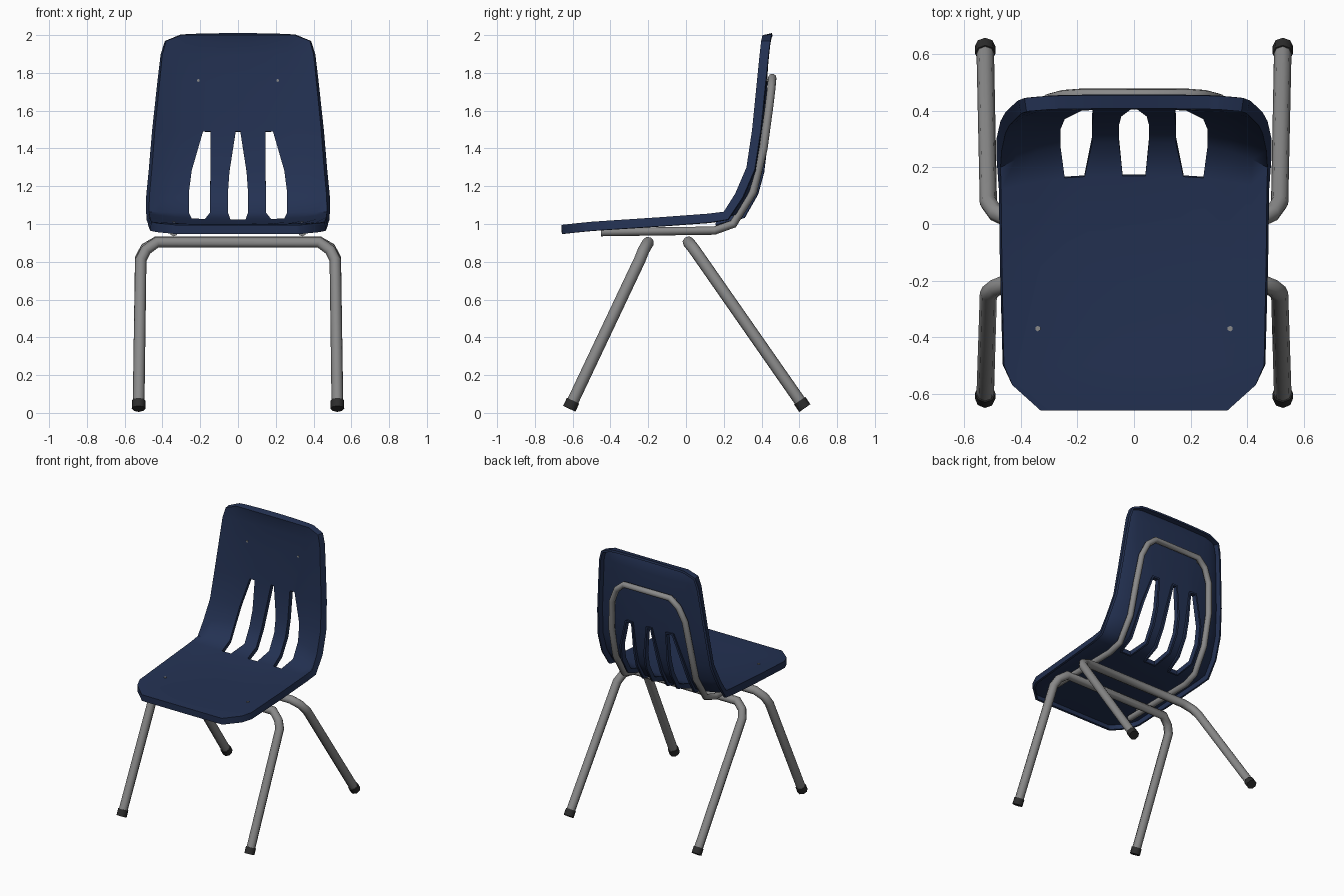
import bpy, bmesh, math
from mathutils import Vector

if "Cube" in bpy.data.objects:
    bpy.data.objects.remove(bpy.data.objects["Cube"])


def material(name, rgb):
    m = bpy.data.materials.new(name)
    m.diffuse_color = (*rgb, 1)
    m.use_nodes = True
    m.node_tree.nodes["Principled BSDF"].inputs["Base Color"].default_value = m.diffuse_color
    return m


NAVY = material("navy plastic", (0.017, 0.031, 0.085))
STEEL = material("grey steel", (0.25, 0.25, 0.25))
RUBBER = material("dark rubber", (0.025, 0.025, 0.025))


def finish(ob, mat, angle):
    """Bake modifiers / curves to mesh, colour it and smooth the soft edges."""
    bpy.ops.object.select_all(action='DESELECT')
    ob.select_set(True)
    bpy.context.view_layer.objects.active = ob
    bpy.ops.object.convert(target='MESH')
    ob = bpy.context.object
    ob.data.materials.clear()
    ob.data.materials.append(mat)
    bpy.ops.object.shade_smooth_by_angle(angle=math.radians(angle))
    return ob


def tube(name, points, radius):
    cu = bpy.data.curves.new(name, 'CURVE')
    cu.dimensions = '3D'
    cu.bevel_depth = radius
    cu.bevel_resolution = 2
    cu.use_fill_caps = True
    sp = cu.splines.new('POLY')
    sp.points.add(len(points) - 1)
    for p, co in zip(sp.points, points):
        p.co = (*co, 1)
    ob = bpy.data.objects.new(name, cu)
    bpy.context.collection.objects.link(ob)
    return finish(ob, STEEL, 50)


def rod(name, a, b, radius, mat, sides=8):
    a, b = Vector(a), Vector(b)
    bpy.ops.mesh.primitive_cylinder_add(
        vertices=sides, radius=radius, depth=(b - a).length, location=(a + b) / 2,
        rotation=(b - a).to_track_quat('Z', 'Y').to_euler())
    ob = bpy.context.object
    ob.name = name
    return finish(ob, mat, 50)


def mirrored(half):
    """Path on the +x side, continued down the -x side."""
    return half + [(-x, y, z) for x, y, z in reversed(half)]


# Seat shell: one dished sheet from front lip to top of backrest.
# Each row: centre (y, z), side (y, z), half width
ROWS = [
    (-0.66, 0.995, -0.66, 0.995, 0.33),
    (-0.57, 1.000, -0.57, 1.005, 0.43),
    (-0.50, 1.000, -0.50, 1.012, 0.46),
    (-0.15, 1.005, -0.15, 1.035, 0.467),
    (0.17, 1.025, 0.12, 1.055, 0.47),
    (0.29, 1.060, 0.20, 1.065, 0.472),
    (0.35, 1.170, 0.26, 1.16, 0.468),
    (0.38, 1.280, 0.32, 1.30, 0.455),
    (0.405, 1.490, 0.35, 1.50, 0.44),
    (0.415, 1.750, 0.375, 1.75, 0.415),
    (0.42, 1.900, 0.39, 1.90, 0.40),
    (0.415, 1.970, 0.398, 1.97, 0.38),
    (0.408, 2.000, 0.405, 2.00, 0.30),
]
# Slot edge columns (middle slot, side slot inner, side slot outer) per row
SLOT = {4: (0.04, 0.175, 0.245), 7: (0.045, 0.145, 0.245), 8: (0.012, 0.145, 0.185)}

bm = bmesh.new()
grid = []
for r, (cy, cz, sy, sz, w) in enumerate(ROWS):
    a, b, c = SLOT.get(r, (0.053, 0.148, 0.26))
    half = [a, b, c, c + (w - c) * 0.4, c + (w - c) * 0.75, w]
    line = []
    for x in [-h for h in reversed(half)] + half:
        t = abs(x / w) ** 3
        line.append(bm.verts.new((x, cy + (sy - cy) * t, cz + (sz - cz) * t)))
    grid.append(line)
for r in range(len(ROWS) - 1):
    for i in range(11):
        if 4 <= r < 8 and i in (3, 5, 7):      # three open slots
            continue
        bm.faces.new((grid[r][i], grid[r][i + 1], grid[r + 1][i + 1], grid[r + 1][i]))
bm.normal_update()

# Turn a flange backwards along the outer rim and the slots
rim = [e.link_loops[0] for e in bm.edges if e.is_boundary]
pairs = [(l.vert, l.link_loop_next.vert) for l in rim]
lip = {}
for v in {v for p in pairs for v in p}:
    slot = abs(v.co.x) < 0.27 and 0.1 < v.co.y and v.co.z < 1.6
    lip[v] = v.co - v.normal * (0.035 if slot else 0.048)
lip = {v: bm.verts.new(co) for v, co in lip.items()}
for a, b in pairs:
    bm.faces.new((b, a, lip[a], lip[b]))
me = bpy.data.meshes.new("seat_shell")
bm.to_mesh(me)
bm.free()
shell = bpy.data.objects.new("seat_shell", me)
bpy.context.collection.objects.link(shell)
mod = shell.modifiers.new("thickness", 'SOLIDIFY')
mod.thickness = 0.016
mod.offset = -1
finish(shell, NAVY, 50)

# Leg frames: two bent tubes crossing under the seat, with rubber feet
LEGS = {
    "front": [(0.526, -0.60, 0.06), (0.515, -0.245, 0.81), (0.49, -0.225, 0.86), (0.43, -0.20, 0.903)],
    "rear": [(0.526, 0.605, 0.06), (0.515, 0.075, 0.82), (0.49, 0.04, 0.87), (0.43, 0.012, 0.905)],
}
for name, half in LEGS.items():
    tube(name + "_leg_frame", mirrored(half), 0.031)
    foot, knee = Vector(half[0]), Vector(half[1])
    d = (foot - knee).normalized()
    for side, s in (("right", 1), ("left", -1)):
        a, b = foot - d * 0.005, foot + d * 0.042
        rod(f"{name}_{side}_foot", (s * a.x, a.y, a.z), (s * b.x, b.y, b.z), 0.036, RUBBER)

# Support hoop: runs under the seat and up behind the backrest
tube("support_hoop", mirrored([
    (0.34, -0.45, 0.957), (0.34, 0.15, 0.965), (0.335, 0.25, 1.0), (0.33, 0.355, 1.17),
    (0.325, 0.41, 1.40), (0.30, 0.44, 1.62), (0.255, 0.452, 1.72), (0.19, 0.457, 1.775)]), 0.022)

# Rivets through the shell
for side, s in (("right", 1), ("left", -1)):
    rod(f"seat_rivet_{side}", (s * 0.34, -0.37, 0.96), (s * 0.34, -0.37, 1.014), 0.01, STEEL, 6)
    rod(f"back_rivet_{side}", (s * 0.21, 0.455, 1.76), (s * 0.21, 0.405, 1.76), 0.008, STEEL, 6)
